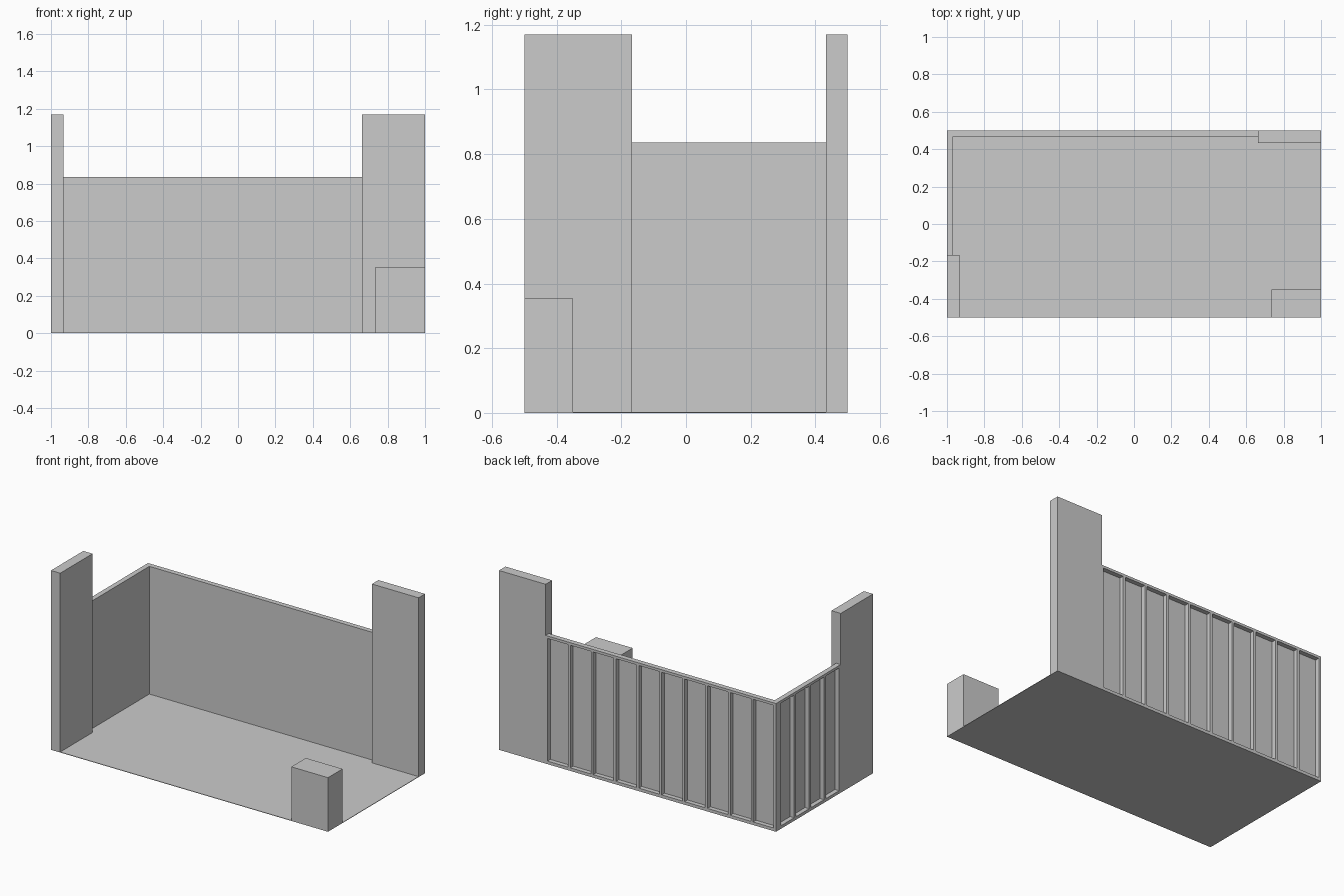
import bpy
import bmesh
from mathutils import Vector

if "Cube" in bpy.data.objects:
    bpy.data.objects.remove(bpy.data.objects["Cube"])

FLOOR = 0.0033      # floor panel thickness
WALL_TOP = 0.8365   # top of the framed walls
PIER_TOP = 1.17     # top of the tall piers
T = 0.0333          # framed wall thickness
STUD = 0.0167       # stud and plate width
SHEET = 0.004       # cladding thickness


def box(name, lo, hi):
    lo, hi = Vector(lo), Vector(hi)
    mesh = bpy.data.meshes.new(name)
    bm = bmesh.new()
    bmesh.ops.create_cube(bm, size=1)
    for v in bm.verts:
        v.co = Vector(a * b for a, b in zip(v.co, hi - lo))
    bm.to_mesh(mesh)
    bm.free()
    ob = bpy.data.objects.new(name, mesh)
    ob.location = (lo + hi) / 2
    bpy.context.collection.objects.link(ob)
    return ob


def framed_wall(name, axis, start, end, outer, inner, bays):
    """Inner cladding sheet with an open stud frame on the outside."""
    sheet = inner + (SHEET if outer > inner else -SHEET)

    def part(label, u0, u1, v0, v1, z0, z1):
        v0, v1 = sorted((v0, v1))
        if axis == 'x':
            box(name + label, (u0, v0, z0), (u1, v1, z1))
        else:
            box(name + label, (v0, u0, z0), (v1, u1, z1))

    part("_cladding", start, end, inner, sheet, FLOOR, WALL_TOP)
    part("_bottom_plate", start, end, sheet, outer, FLOOR, FLOOR + STUD)
    part("_top_plate", start, end, sheet, outer, WALL_TOP - STUD, WALL_TOP)
    step = (end - start - STUD) / bays
    for i in range(bays + 1):
        u = start + i * step
        part("_stud", u, u + STUD, sheet, outer, FLOOR + STUD, WALL_TOP - STUD)


# Floor panel
box("floor", (-1, -0.5, 0), (1, 0.5, FLOOR))

# Framed back and left walls
framed_wall("back_wall", 'x', -1, 0.6667, 0.5, 0.5 - T, 10)
framed_wall("left_wall", 'y', -0.1667, 0.5 - T, -1, -1 + T, 4)

# Tall piers at the wall ends
box("left_pier", (-1, -0.5, FLOOR), (-0.9333, -0.1667, PIER_TOP))
box("back_pier", (0.6633, 0.4333, FLOOR), (1, 0.5, PIER_TOP))

# Reception counter
box("counter", (0.735, -0.5, FLOOR), (1, -0.35, 0.353))
